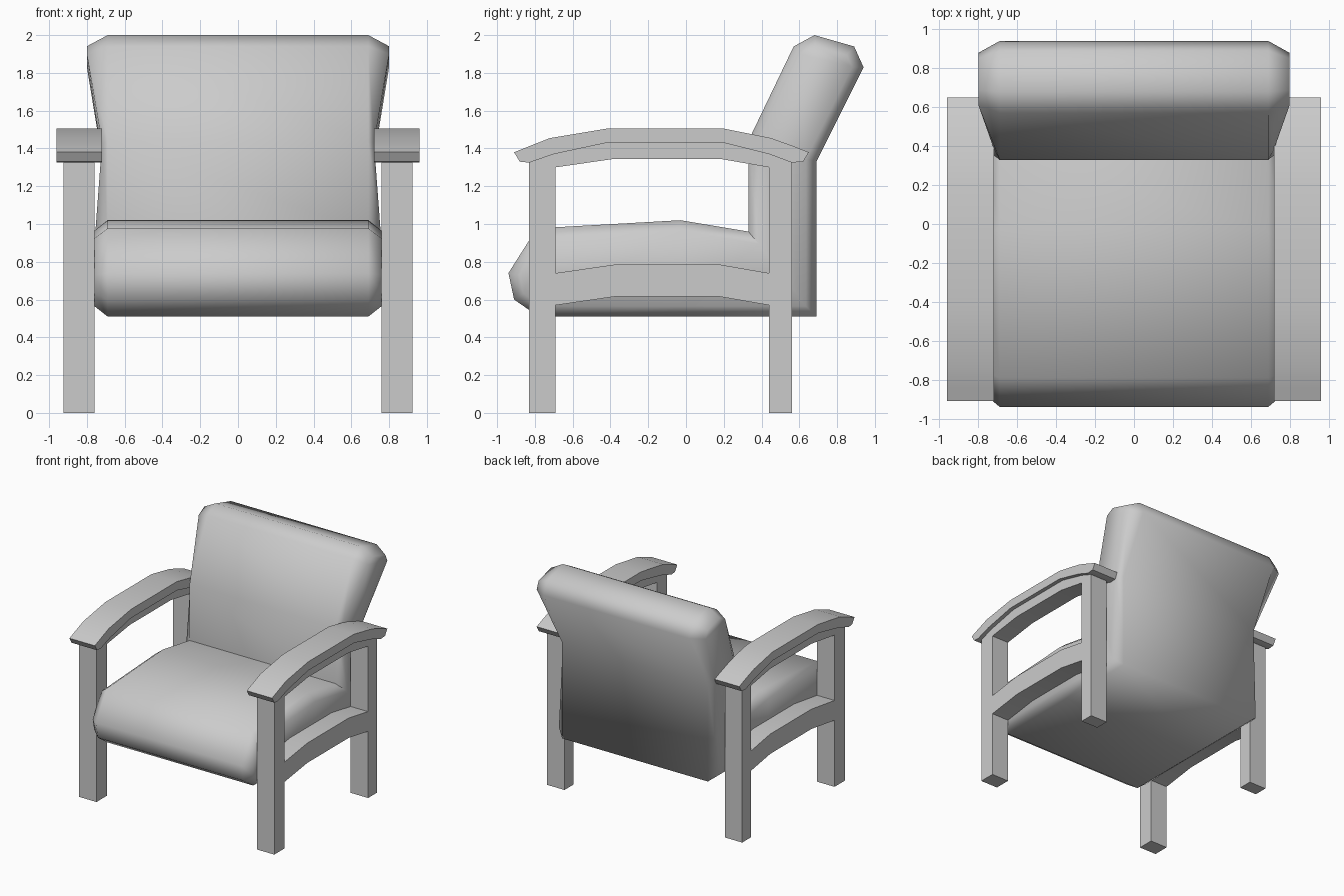
import bpy
import bmesh
import math
from mathutils import Vector

if "Cube" in bpy.data.objects:
    bpy.data.objects.remove(bpy.data.objects["Cube"])


def finish(name, bm, angle):
    bmesh.ops.recalc_face_normals(bm, faces=bm.faces)
    mesh = bpy.data.meshes.new(name)
    bm.to_mesh(mesh)
    bm.free()
    ob = bpy.data.objects.new(name, mesh)
    bpy.context.collection.objects.link(ob)
    bpy.ops.object.select_all(action='DESELECT')
    ob.select_set(True)
    bpy.context.view_layer.objects.active = ob
    bpy.ops.object.shade_smooth_by_angle(angle=math.radians(angle))
    return ob


def side_part(name, lower, upper, x0=0.76, x1=0.925):
    """Extrude a (y, z) strip between x0 and x1, mirrored to the other side.
    Lower and upper have the same number of points, front to back."""
    bm = bmesh.new()
    faces = []
    lo = [bm.verts.new((x0, y, z)) for y, z in lower]
    up = [bm.verts.new((x0, y, z)) for y, z in upper]
    for i in range(len(lo) - 1):
        faces.append(bm.faces.new((lo[i], lo[i + 1], up[i + 1], up[i])))
    ext = bmesh.ops.extrude_face_region(bm, geom=faces, use_keep_orig=True)
    verts = [g for g in ext['geom'] if isinstance(g, bmesh.types.BMVert)]
    bmesh.ops.translate(bm, verts=verts, vec=(x1 - x0, 0, 0))
    ob = finish(name, bm, 30)
    ob.modifiers.new("mirror", 'MIRROR')
    return ob


def inset(points, d):
    """Offset a counter-clockwise outline inwards by d."""
    pts = [Vector(p) for p in points]
    out = []
    for i, p in enumerate(pts):
        a = (p - pts[i - 1]).normalized()
        b = (pts[(i + 1) % len(pts)] - p).normalized()
        na, nb = Vector((-a.y, a.x)), Vector((-b.y, b.x))
        out.append(p + (na + nb) * d / (1 + na.dot(nb)))
    return out


# Cushion: one seat-and-back outline with bevelled, waisted sides
outer = [(-0.91, 0.60), (-0.78, 0.51), (-0.03, 0.51), (0.69, 0.51),
         (0.69, 1.33), (0.94, 1.83), (0.89, 1.94)]
inner = [(-0.94, 0.74), (-0.79, 0.977), (-0.03, 1.02), (0.33, 0.96),
         (0.33, 1.44), (0.57, 1.94), (0.68, 2.0)]
half_width = [0.76, 0.76, 0.76, 0.76, 0.72, 0.80, 0.80]
outline = outer + inner[::-1]
widths = half_width + half_width[::-1]
small = inset(outline, 0.055)
n = len(outline)
bm = bmesh.new()
rings = []
for side, pts, w in ((-1, small, widths), (-1, outline, [0.69] * n),
                     (1, outline, [0.69] * n), (1, small, widths)):
    rings.append([bm.verts.new((side * x, p[0], p[1])) for p, x in zip(pts, w)])
for r, s in zip(rings, rings[1:]):
    for i in range(n):
        j = (i + 1) % n
        bm.faces.new((r[i], r[j], s[j], s[i]))
for r in (rings[0], rings[3]):
    for i in range(len(outer) - 1):
        bm.faces.new((r[i], r[i + 1], r[n - 2 - i], r[n - 1 - i]))
finish("cushion", bm, 65)

# Legs
side_part("front_leg", [(-0.83, 0), (-0.69, 0)], [(-0.83, 1.33), (-0.69, 1.38)])
side_part("back_leg", [(0.44, 0), (0.56, 0)], [(0.44, 1.38), (0.56, 1.33)])

# Arched rails between the legs
side_part("lower_rail",
          [(-0.69, 0.57), (-0.38, 0.615), (0.18, 0.615), (0.44, 0.57)],
          [(-0.69, 0.74), (-0.38, 0.785), (0.18, 0.785), (0.44, 0.74)])
side_part("upper_rail",
          [(-0.69, 1.30), (-0.38, 1.345), (0.18, 1.345), (0.44, 1.30)],
          [(-0.69, 1.39), (-0.38, 1.45), (0.18, 1.45), (0.44, 1.39)])

# Curved armrests
side_part("armrest",
          [(-0.88, 1.33), (-0.83, 1.325), (-0.70, 1.37), (-0.42, 1.43),
           (0.20, 1.43), (0.44, 1.37), (0.56, 1.325), (0.62, 1.33)],
          [(-0.91, 1.38), (-0.84, 1.408), (-0.72, 1.455), (-0.42, 1.505),
           (0.20, 1.505), (0.45, 1.455), (0.58, 1.408), (0.65, 1.38)],
          0.72, 0.96)
